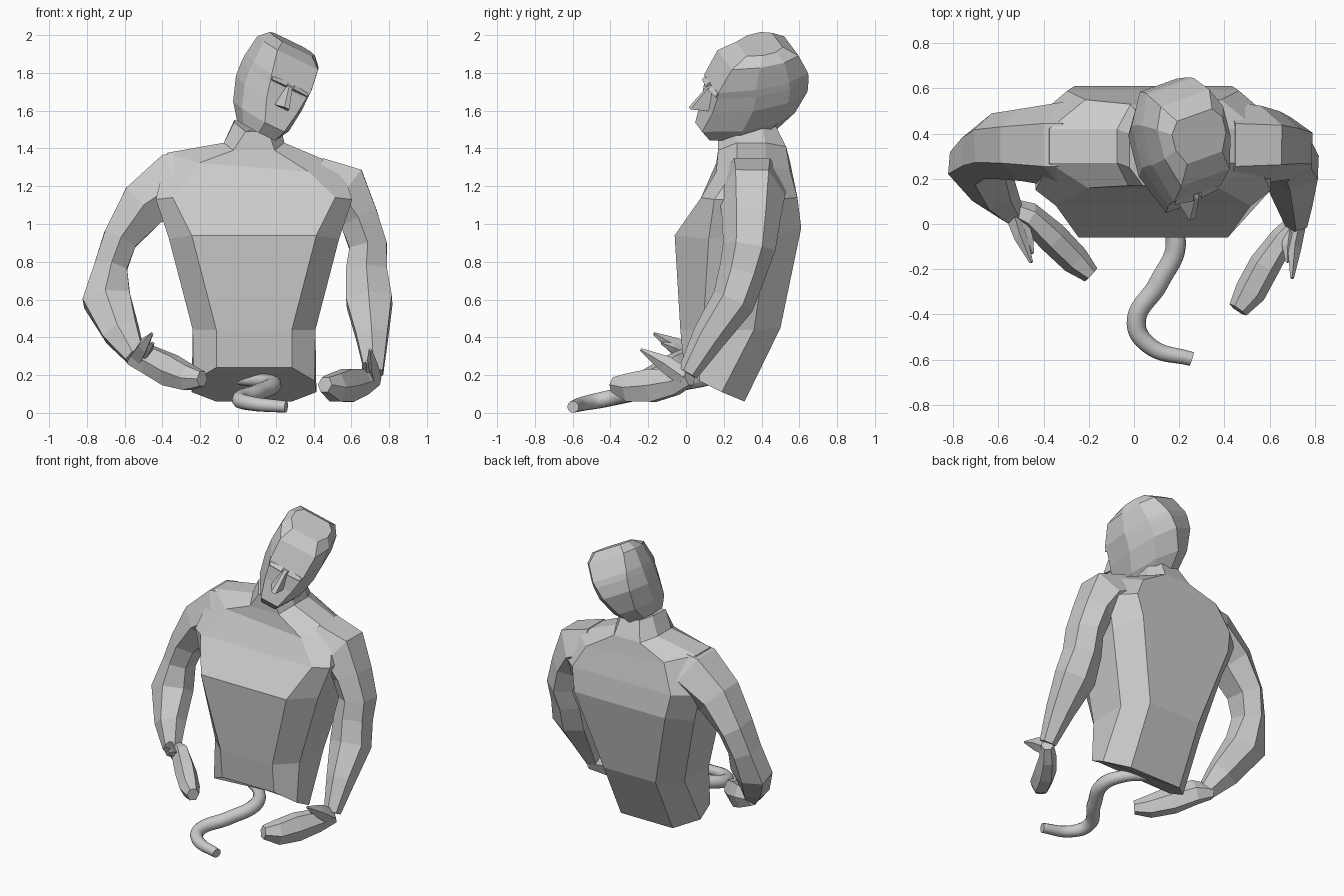
import bpy, bmesh, math
from mathutils import Vector, Matrix

if "Cube" in bpy.data.objects:
    bpy.data.objects.remove(bpy.data.objects["Cube"])


def mesh_object(name, rings, matrix=None):
    """Skin a stack of equal-sized rings and cap both ends."""
    bm = bmesh.new()
    rows = [[bm.verts.new(p) for p in r] for r in rings]
    for a, b in zip(rows, rows[1:]):
        for i in range(len(a)):
            j = (i + 1) % len(a)
            bm.faces.new((a[i], a[j], b[j], b[i]))
    bm.faces.new(rows[0][::-1])
    bm.faces.new(rows[-1])
    bmesh.ops.recalc_face_normals(bm, faces=bm.faces)
    me = bpy.data.meshes.new(name)
    bm.to_mesh(me)
    bm.free()
    if matrix:
        me.transform(matrix)
    ob = bpy.data.objects.new(name, me)
    bpy.context.collection.objects.link(ob)
    return ob


def limb(name, path, sides=6, ref=(0, 1, 0), turn=0.0):
    """Faceted tube; path rows are x, y, z, half width, half depth along ref."""
    pts = [Vector(p[:3]) for p in path]
    rings = []
    for i, p in enumerate(path):
        t = (pts[min(i + 1, len(pts) - 1)] - pts[max(i - 1, 0)]).normalized()
        u = t.cross(Vector(ref)).normalized()
        v = u.cross(t)
        rings.append([pts[i] + u * p[3] * math.cos(a) + v * p[4] * math.sin(a)
                      for a in (turn + k * math.tau / sides for k in range(sides))])
    return mesh_object(name, rings)


def body_ring(cx, lean, quarter):
    """Mirror (x, y, z) half profile, front to back, around cx; lean drops the +x side."""
    half = [(cx + x, y, z - lean * x) for x, y, z in quarter]
    other = [(cx - x, y, z + lean * x) for x, y, z in quarter]
    return half + other[::-1]


# torso and neck
mesh_object("torso", [
    body_ring(.085, 0, [(.20, -.01, .24), (.32, .07, .17), (.33, .19, .11), (.20, .31, .06)]),
    body_ring(.085, 0, [(.20, -.03, .44), (.325, .09, .44), (.325, .36, .44), (.20, .50, .45)]),
    body_ring(.085, 0, [(.33, -.06, .94), (.45, .12, .92), (.45, .43, .92), (.35, .61, .98)]),
    body_ring(.085, 0, [(.43, .08, 1.14), (.52, .15, 1.13), (.52, .47, 1.13), (.38, .59, 1.14)]),
    body_ring(.085, .08, [(.29, .16, 1.30), (.46, .27, 1.34), (.46, .42, 1.34), (.30, .55, 1.31)]),
    body_ring(.085, 0, [(.11, .17, 1.39), (.16, .27, 1.43), (.16, .42, 1.43), (.10, .53, 1.41)]),
    body_ring(.10, 0, [(.06, .17, 1.49), (.12, .25, 1.54), (.12, .40, 1.55), (.07, .47, 1.53)]),
])

# arms, with a flat outer strip
F = (0, 1, 0)
limb("left_arm", [
    (-.27, .35, 1.24, .17, .19), (-.315, .35, 1.225, .19, .19), (-.50, .35, 1.10, .15, .16),
    (-.625, .345, .92, .105, .145), (-.675, .32, .77, .10, .125), (-.695, .27, .60, .145, .11),
    (-.62, .14, .43, .11, .09), (-.545, .05, .30, .06, .055)], 6, F, math.pi / 6)
limb("right_arm", [
    (.40, .35, 1.21, .17, .19), (.555, .35, 1.155, .19, .175), (.64, .345, 1.03, .12, .155),
    (.69, .335, .88, .115, .14), (.68, .30, .75, .125, .125), (.695, .25, .59, .14, .115),
    (.71, .12, .40, .095, .09), (.72, .01, .21, .055, .055)], 6, F, math.pi / 6)

# hands and thumbs
Z = (0, 0, 1)
limb("left_hand", [
    (-.57, .08, .30, .04, .05), (-.47, .04, .28, .06, .085), (-.36, -.06, .225, .07, .095),
    (-.26, -.16, .185, .065, .075), (-.19, -.225, .18, .04, .045)], 6, Z)
limb("right_hand", [
    (.73, .02, .19, .04, .05), (.66, -.06, .165, .055, .08), (.58, -.18, .145, .07, .10),
    (.515, -.30, .135, .07, .085), (.46, -.38, .15, .045, .045)], 6, Z)
limb("left_thumb", [(-.53, .04, .30, .04, .05), (-.50, -.06, .355, .03, .045),
                    (-.455, -.17, .42, .008, .008)], 4, Z)
limb("left_finger", [(-.50, .02, .30, .03, .03), (-.47, -.07, .345, .025, .025),
                     (-.45, -.13, .37, .008, .008)], 4, Z)
limb("right_thumb", [(.73, -.01, .19, .03, .05), (.71, -.11, .26, .03, .045),
                     (.70, -.24, .335, .008, .008)], 4, Z)
limb("right_finger", [(.69, -.02, .20, .03, .03), (.68, -.10, .25, .025, .025),
                      (.68, -.17, .27, .008, .008)], 4, Z)

# tilted head frame: local x right, y backward, z up
f = Vector((.20, -.935, -.28)).normalized()
u = Vector((.47, -.15, .86))
u = (u - f * u.dot(f)).normalized()
r = u.cross(f)
head = Matrix.Translation((.195, .35, 1.725)) @ Matrix((r, -f, u)).transposed().to_4x4()


def head_ring(fy, fz, by, bz, wf, wm):
    at = lambda x, t: (x, fy + (by - fy) * t, fz + (bz - fz) * t)
    half = [(wf, 0), (wm, .38), (wm, .75), (wf, 1)]
    return [at(x, t) for x, t in half] + [at(-x, t) for x, t in half[::-1]]


mesh_object("head", [head_ring(*a) for a in (
    (-.29, -.21, .08, -.26, .05, .10), (-.325, -.14, .19, -.19, .06, .145),
    (-.26, -.03, .27, -.07, .095, .175), (-.225, .05, .285, .01, .11, .18),
    (-.215, .09, .285, .05, .12, .18), (-.12, .205, .25, .17, .125, .17),
    (-.02, .24, .18, .23, .09, .13))], head)

# nose
mesh_object("nose", [
    [(-.045, -.25, -.045), (.045, -.25, -.045), (.015, -.355, -.015), (-.015, -.355, -.015)],
    [(-.015, -.20, .08), (.015, -.20, .08), (.01, -.24, .075), (-.01, -.24, .075)]], head)

# brows
for side, label in ((-1, "left"), (1, "right")):
    mesh_object(label + "_brow", [
        [(side * .02, -.20, .05), (side * .02, -.245, .075), (side * .02, -.20, .10)],
        [(side * .11, -.19, .05), (side * .11, -.235, .07), (side * .11, -.19, .10)]], head)

# winding tail
cu = bpy.data.curves.new("tail", "CURVE")
cu.dimensions = "3D"
cu.bevel_depth = .045
cu.bevel_resolution = 4
cu.use_fill_caps = True
sp = cu.splines.new("BEZIER")
path = [(.0, .14, .18, .7), (.12, .06, .17, .85), (.185, -.08, .15, 1), (.11, -.26, .11, 1),
        (.01, -.44, .07, .95), (.07, -.54, .05, .85), (.255, -.598, .032, .7)]
sp.bezier_points.add(len(path) - 1)
for bp, (x, y, z, rad) in zip(sp.bezier_points, path):
    bp.co = (x, y, z)
    bp.radius = rad
    bp.handle_left_type = bp.handle_right_type = "AUTO"
tail_curve = bpy.data.objects.new("tail_curve", cu)
bpy.context.collection.objects.link(tail_curve)
bpy.context.view_layer.update()
me = bpy.data.meshes.new_from_object(tail_curve.evaluated_get(bpy.context.evaluated_depsgraph_get()))
bpy.data.objects.remove(tail_curve)
tail = bpy.data.objects.new("tail", me)
bpy.context.collection.objects.link(tail)
bpy.context.view_layer.objects.active = tail
tail.select_set(True)
bpy.ops.object.shade_smooth_by_angle(angle=math.radians(40))
